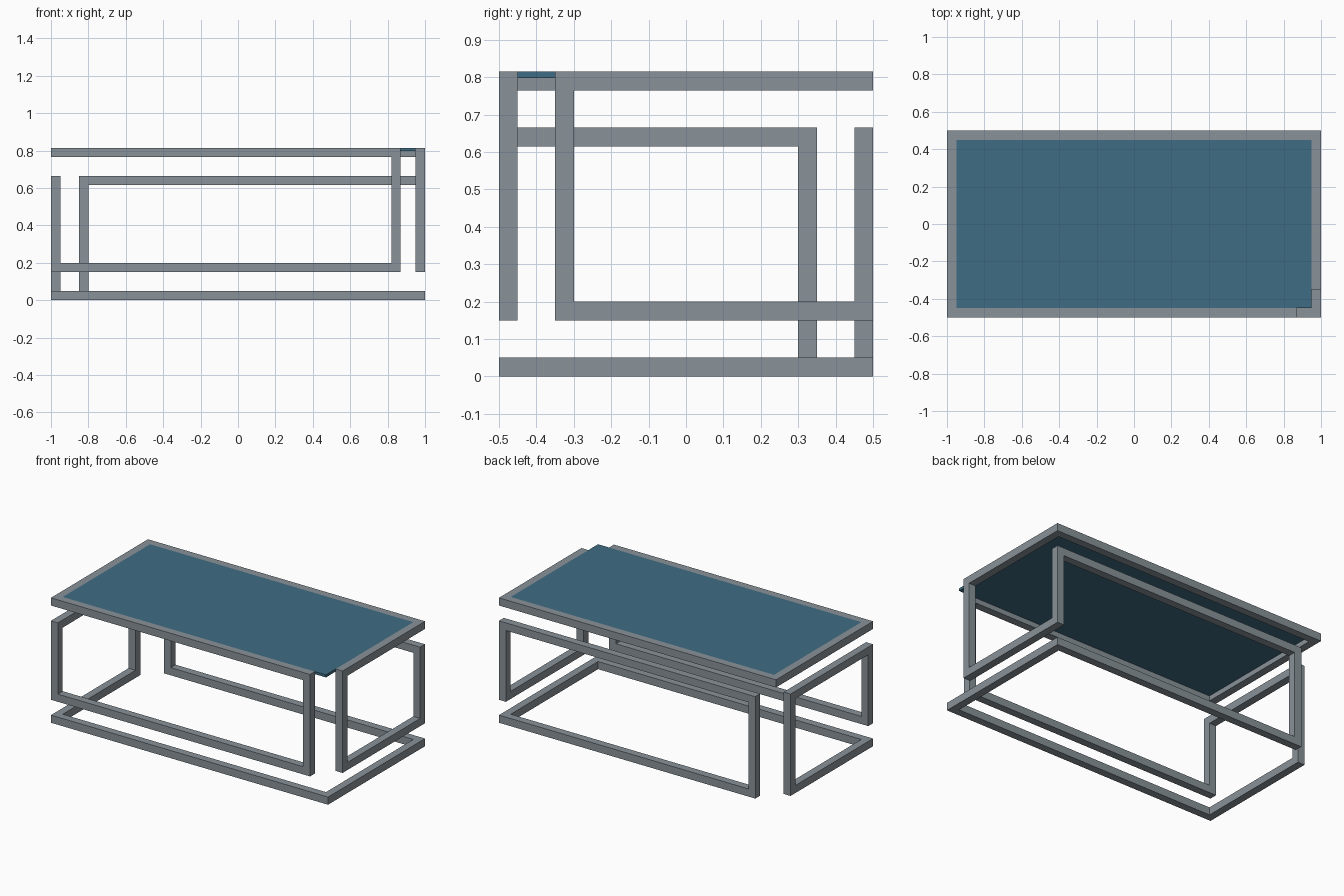
import bpy, bmesh
from mathutils import Vector

if "Cube" in bpy.data.objects:
    bpy.data.objects.remove(bpy.data.objects["Cube"])


def material(name, rgb):
    m = bpy.data.materials.new(name)
    m.diffuse_color = (*rgb, 1.0)
    m.use_nodes = True
    m.node_tree.nodes["Principled BSDF"].inputs["Base Color"].default_value = m.diffuse_color
    return m


def finish(name, bm, mat):
    bmesh.ops.recalc_face_normals(bm, faces=bm.faces)
    me = bpy.data.meshes.new(name)
    bm.to_mesh(me)
    bm.free()
    me.materials.append(mat)
    ob = bpy.data.objects.new(name, me)
    bpy.context.collection.objects.link(ob)
    return ob


def closed_square_tube(name, points, width, mat):
    """Sweep a square section round a closed path with mitred corners."""
    pts = [Vector(p) for p in points]
    n, h = len(pts), width / 2
    dirs = [(pts[(i + 1) % n] - pts[i]).normalized() for i in range(n)]
    d = dirs[-1]
    a = d.orthogonal().normalized()
    a = Vector((0, 0, 1)) if abs(d.z) < 0.5 else Vector((1, 0, 0))
    b = d.cross(a)
    offs = [a * s * h + b * t * h for s, t in ((1, 1), (-1, 1), (-1, -1), (1, -1))]
    bm = bmesh.new()
    prev = None
    for i in range(n + 1):
        d1, d2, p = dirs[(i - 1) % n], dirs[i % n], pts[i % n]
        mitre = [o - d1 * o.dot(d2) for o in offs]
        ring = [bm.verts.new(p + v) for v in mitre]
        if prev:
            for k in range(4):
                j = (k + 1) % 4
                bm.faces.new((prev[k], prev[j], ring[j], ring[k]))
        offs = [v - d2 * v.dot(d2) for v in mitre]
        prev = ring
    bmesh.ops.remove_doubles(bm, verts=bm.verts, dist=0.0005)
    return finish(name, bm, mat)


steel = material("grey steel", (0.25, 0.29, 0.32))
glass = material("blue glass", (0.05, 0.15, 0.23))

W = 0.05
X, Y = 0.975, 0.475              # centre lines of the outer bars
TOP, UP, LOW, BASE = 0.79, 0.64, 0.175, 0.025
FX, BX, SY = 0.845, -0.825, 0.325  # inset posts

# one continuous tube forms the top frame, the legs and the base
path = [
    # top frame
    (FX, -Y, TOP), (-X, -Y, TOP), (-X, Y, TOP), (X, Y, TOP), (X, -SY, TOP),
    # right side and back loops
    (X, -SY, LOW), (X, Y, LOW), (X, Y, UP), (BX, Y, UP),
    # base frame
    (BX, Y, BASE), (X, Y, BASE), (X, -Y, BASE), (-X, -Y, BASE), (-X, SY, BASE),
    # left side and front loops
    (-X, SY, UP), (-X, -Y, UP), (-X, -Y, LOW), (FX, -Y, LOW),
]
closed_square_tube("table_frame", path, W, steel)

# glass top set inside the frame
bm = bmesh.new()
bmesh.ops.create_cube(bm, size=1)
bmesh.ops.scale(bm, vec=(1.9, 0.9, 0.017), verts=bm.verts)
bmesh.ops.translate(bm, vec=(0, 0, 0.8065), verts=bm.verts)
finish("glass_top", bm, glass)
